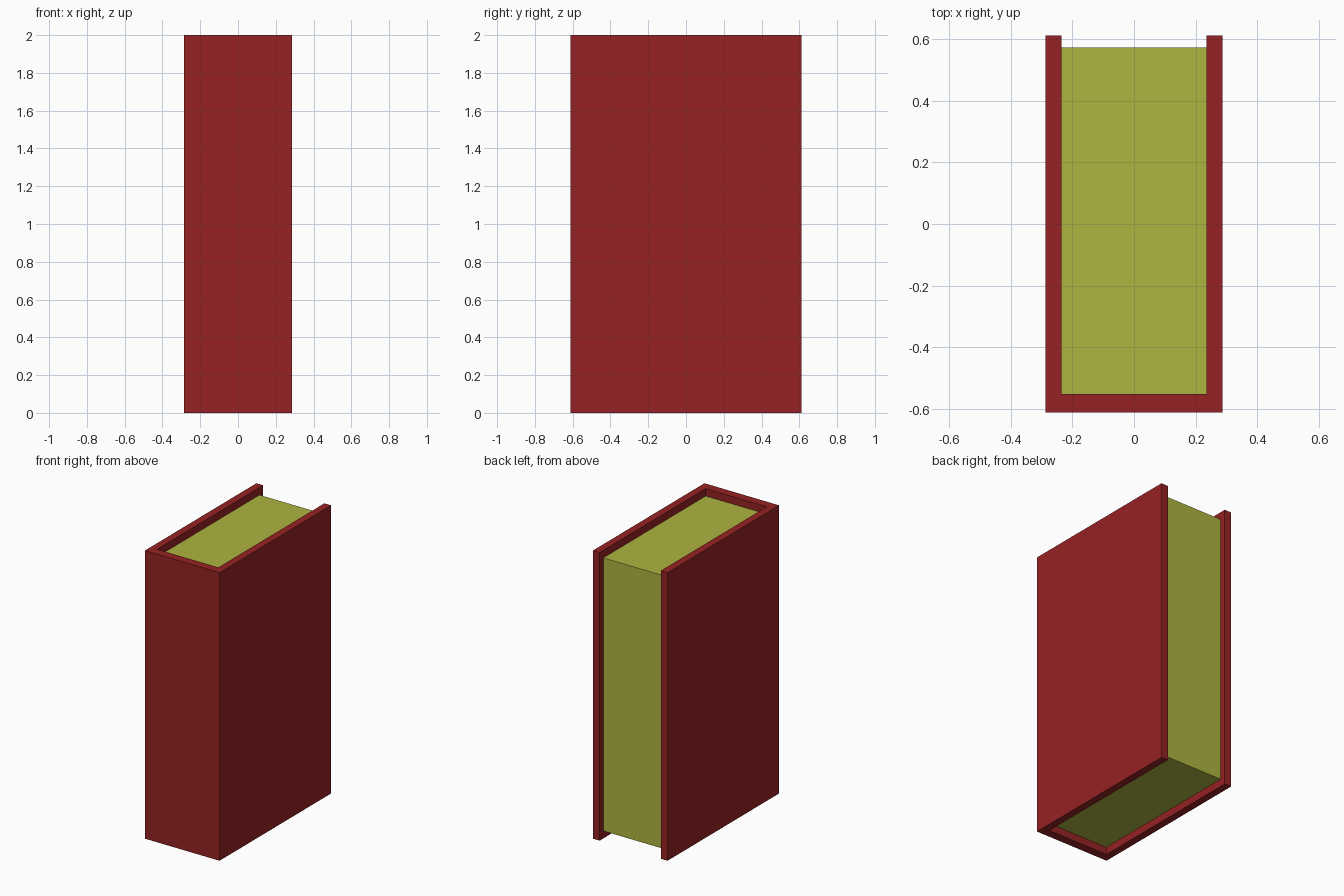
import bpy
import bmesh

if "Cube" in bpy.data.objects:
    bpy.data.objects.remove(bpy.data.objects["Cube"])


def material(name, color):
    m = bpy.data.materials.new(name)
    m.diffuse_color = (*color, 1)
    m.use_nodes = True
    m.node_tree.nodes["Principled BSDF"].inputs["Base Color"].default_value = m.diffuse_color
    return m


def extruded(name, profile, z0, z1, mat):
    """Extrude a counter-clockwise xy outline from z0 to z1."""
    bm = bmesh.new()
    face = bm.faces.new([bm.verts.new((x, y, z0)) for x, y in profile])
    new = bmesh.ops.extrude_face_region(bm, geom=[face])["geom"]
    top = [v for v in new if isinstance(v, bmesh.types.BMVert)]
    bmesh.ops.translate(bm, verts=top, vec=(0, 0, z1 - z0))
    bmesh.ops.recalc_face_normals(bm, faces=bm.faces)
    mesh = bpy.data.meshes.new(name)
    bm.to_mesh(mesh)
    bm.free()
    mesh.materials.append(mat)
    obj = bpy.data.objects.new(name, mesh)
    bpy.context.collection.objects.link(obj)
    return obj


red = material("cover red", (0.305, 0.016, 0.017))
olive = material("page olive", (0.42, 0.46, 0.053))

W, D = 0.287, 0.612            # outer half width and half depth
IW, SPINE, PAGE = 0.235, -0.552, 0.572

# U-shaped cover: two boards joined by the spine at the front
extruded("book_cover", [(-W, -D), (W, -D), (W, D), (IW, D), (IW, SPINE),
                        (-IW, SPINE), (-IW, D), (-W, D)], 0, 2, red)

# Page block, set in from the cover edges
extruded("page_block", [(-IW, SPINE), (IW, SPINE), (IW, PAGE), (-IW, PAGE)],
         0.052, 1.948, olive)
